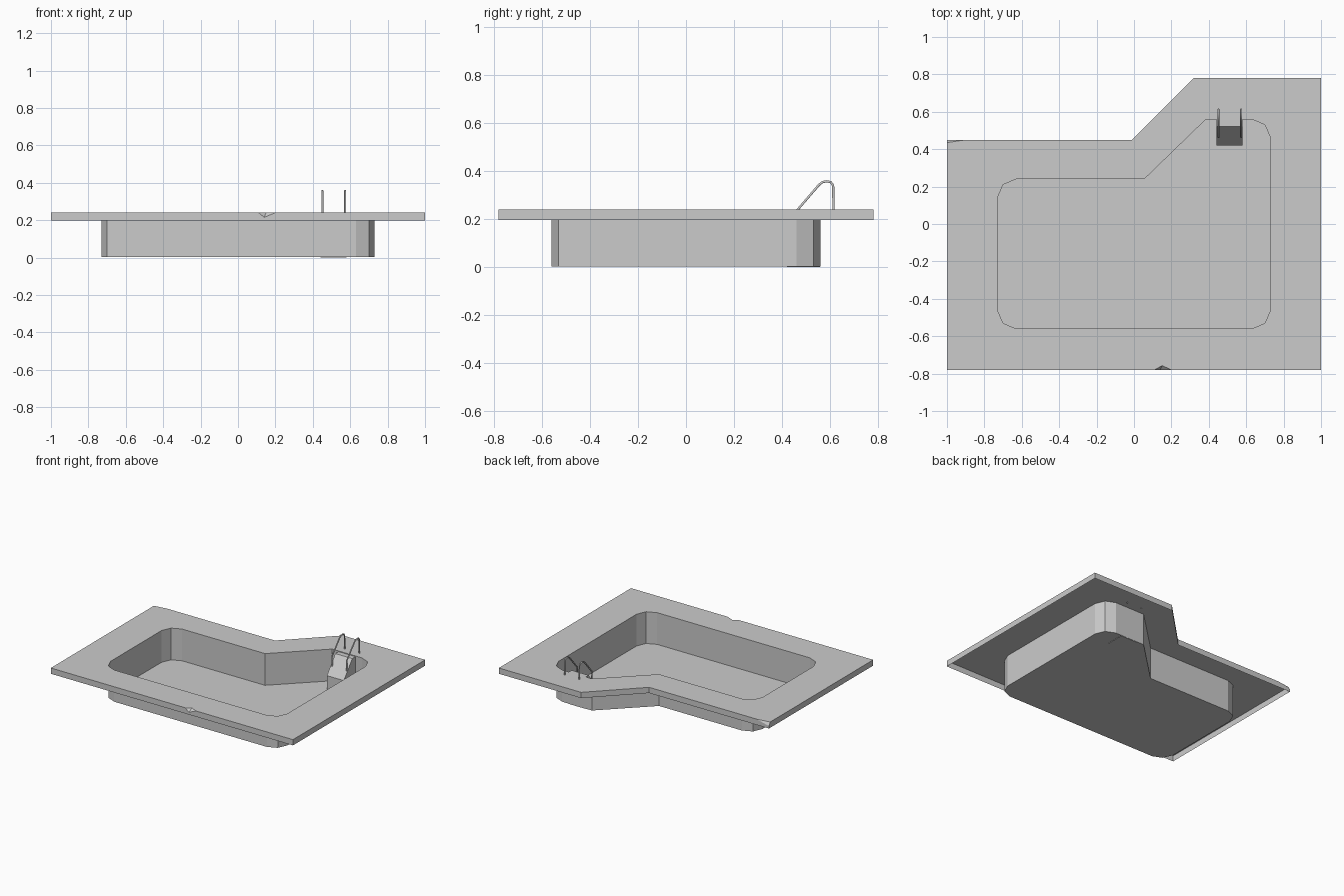
import bpy, bmesh
from mathutils import Vector

cube = bpy.data.objects.get("Cube")
if cube:
    bpy.data.objects.remove(cube, do_unlink=True)

TOP, SKIRT, FLOOR, CHIP = 0.24, 0.197, 0.003, 0.215

grey = bpy.data.materials.new("plain grey")
grey.use_nodes = True
grey.diffuse_color = (0.6, 0.6, 0.6, 1)
grey.node_tree.nodes["Principled BSDF"].inputs["Base Color"].default_value = grey.diffuse_color


def add_object(name, data):
    obj = bpy.data.objects.new(name, data)
    data.materials.append(grey)
    bpy.context.collection.objects.link(obj)
    return obj


def finish(name, bm):
    mesh = bpy.data.meshes.new(name)
    bm.to_mesh(mesh)
    bm.free()
    return add_object(name, mesh)


def ring(bm, outline, z):
    return [bm.verts.new((x, y, z)) for x, y in outline]


def walls(bm, lower, upper):
    for i in range(len(lower)):
        j = (i + 1) % len(lower)
        bm.faces.new((lower[i], lower[j], upper[j], upper[i]))


def rounded(cx, cy, sx, sy):
    """Two-segment corner, listed from the vertical side to the horizontal side."""
    return [(cx, cy - sy * 0.1), (cx - sx * 0.03, cy - sy * 0.03), (cx - sx * 0.1, cy)]


# Pool outline, counter-clockwise: rounded corners and an angled alcove
pool = (rounded(-0.73, -0.56, -1, -1)
        + rounded(0.73, -0.56, 1, -1)[::-1]
        + rounded(0.73, 0.56, 1, 1)
        + [(0.385, 0.56), (0.055, 0.24)]
        + rounded(-0.73, 0.24, -1, 1)[::-1])

# Basin: open shell with floor and walls
bm = bmesh.new()
low = ring(bm, pool, FLOOR)
bm.faces.new(low)
walls(bm, ring(bm, pool, TOP), low)
bmesh.ops.remove_doubles(bm, verts=bm.verts, dist=0.0001)
finish("pool_basin", bm)

# Deck: flat top around the pool with a thin skirt and two chipped edges
bm = bmesh.new()
deck = [(-1, -0.78), (0.11, -0.78), (0.15, -0.757), (0.2, -0.78), (1, -0.78),
        (1, 0.78), (0.32, 0.78), (-0.01, 0.45), (-0.9, 0.45), (-1, 0.435)]
outer = ring(bm, deck, TOP)
inner = ring(bm, pool, TOP)
edges = [bm.edges.new((r[i - 1], r[i])) for r in (outer, inner) for i in range(len(r))]
bmesh.ops.triangle_fill(bm, edges=edges, use_beauty=True, normal=(0, 0, 1))

fl, chip_l, chip_in, chip_r, fr, br, bend, notch, cut_b, cut_l = outer
base_fl, base_fr, base_br, base_bend, base_notch, base_bl = ring(
    bm, [v.co.xy for v in (fl, fr, br, bend, notch)] + [(-1, 0.45)], SKIRT)
front_dent = bm.verts.new((0.14, -0.78, CHIP))
corner_dent = bm.verts.new((-1, 0.45, CHIP))
for face in (
    (base_fl, base_fr, fr, chip_r, front_dent, chip_l, fl),
    (chip_l, front_dent, chip_in), (front_dent, chip_r, chip_in),
    (base_fr, base_br, br, fr),
    (base_br, base_bend, bend, br),
    (base_bend, base_notch, notch, bend),
    (base_notch, base_bl, corner_dent, cut_b, notch),
    (base_bl, base_fl, fl, cut_l, corner_dent),
    (cut_b, corner_dent, cut_l),
):
    bm.faces.new(face)
finish("pool_deck", bm)

# Entry step: block with a steep front slope, set against the alcove wall
bm = bmesh.new()
profile = [(0.42, 0), (0.558, 0), (0.558, 0.236), (0.52, 0.236), (0.42, 0.11)]
sides = [[bm.verts.new((x, y, z)) for y, z in profile] for x in (0.44, 0.58)]
walls(bm, *sides)
for side in sides:
    bm.faces.new(side)
bmesh.ops.recalc_face_normals(bm, faces=bm.faces)
finish("entry_step", bm)

# Handrails: bent tubes from the step to the deck
path = [(0.465, 0.165), (0.465, 0.24), (0.553, 0.342), (0.568, 0.354),
        (0.585, 0.357), (0.602, 0.354), (0.612, 0.34), (0.614, 0.235)]
for name, x in (("handrail_a", 0.451), ("handrail_b", 0.573)):
    curve = bpy.data.curves.new(name, "CURVE")
    curve.dimensions = "3D"
    curve.bevel_depth = 0.0055
    curve.bevel_resolution = 1
    curve.use_fill_caps = True
    spline = curve.splines.new("POLY")
    spline.points.add(len(path) - 1)
    for point, (y, z) in zip(spline.points, path):
        point.co = (x, y, z, 1)
    tube = bpy.data.objects.new(name, curve)
    mesh = bpy.data.meshes.new_from_object(tube)
    bpy.data.objects.remove(tube)
    add_object(name, mesh)
